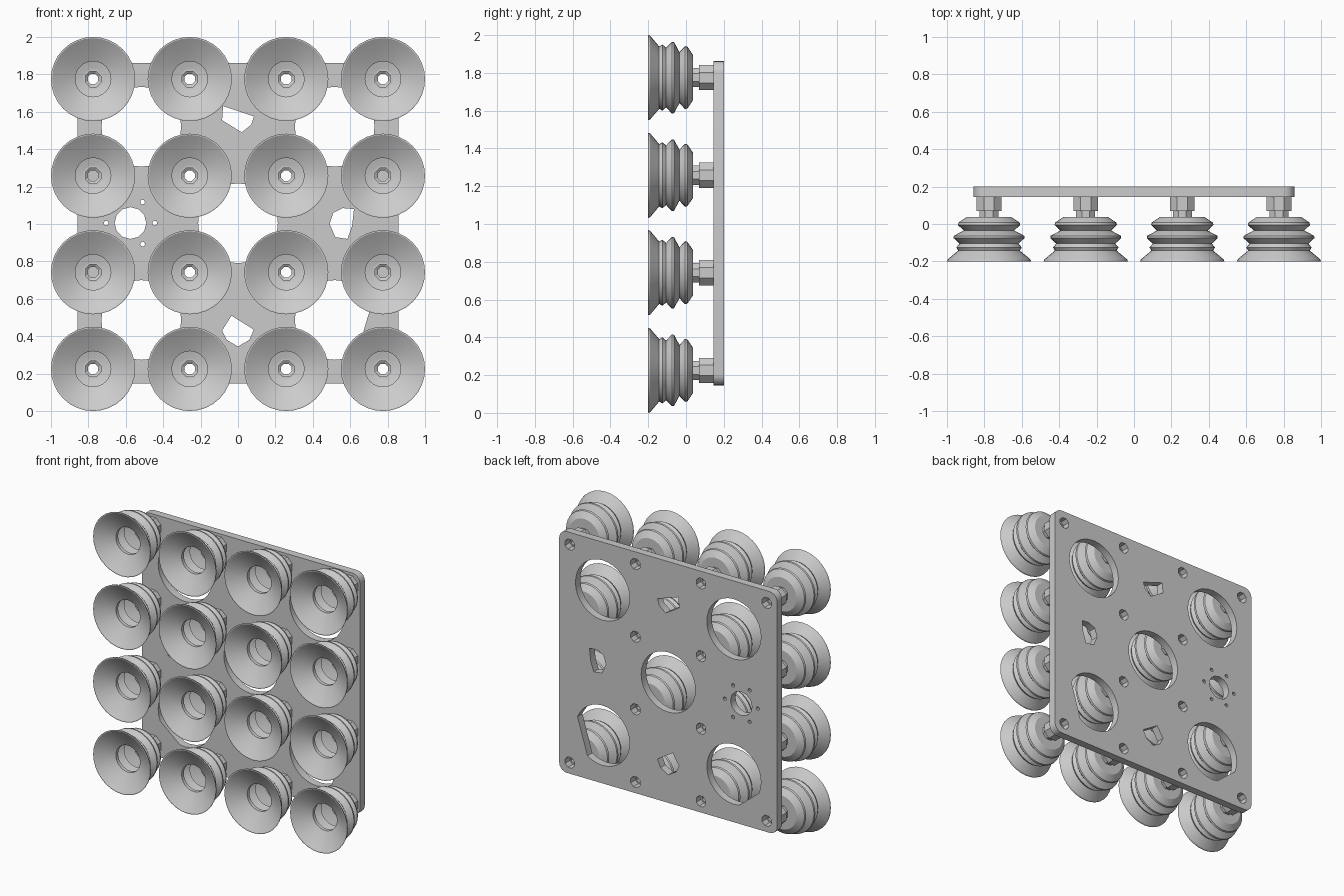
import bpy, bmesh
from math import pi, sin, cos, radians

if "Cube" in bpy.data.objects:
    bpy.data.objects.remove(bpy.data.objects["Cube"])

STEPS = (-0.775, -0.258, 0.258, 0.775)


def lathe(name, profile, segments, phase=0.0):
    """Closed (radius, y) profile revolved around the y axis."""
    bm = bmesh.new()
    rings = []
    for i in range(segments):
        a = phase + 2 * pi * i / segments
        rings.append([bm.verts.new((r * cos(a), y, r * sin(a))) for r, y in profile])
    n = len(profile)
    for i in range(segments):
        p, q = rings[i], rings[(i + 1) % segments]
        for j in range(n):
            k = (j + 1) % n
            bm.faces.new((p[j], p[k], q[k], q[j]))
    bmesh.ops.recalc_face_normals(bm, faces=bm.faces)
    mesh = bpy.data.meshes.new(name)
    bm.to_mesh(mesh)
    bm.free()
    return mesh


def place(name, mesh, x, z):
    ob = bpy.data.objects.new(name, mesh)
    ob.location = (x, 0, z)
    bpy.context.collection.objects.link(ob)
    return ob


def smooth(ob, angle):
    bpy.ops.object.select_all(action='DESELECT')
    ob.select_set(True)
    bpy.context.view_layer.objects.active = ob
    bpy.ops.object.shade_smooth_by_angle(angle=radians(angle))


def circle(x, z, r, n, phase=0.0):
    return [(x + r * cos(phase + 2 * pi * i / n), z + r * sin(phase + 2 * pi * i / n))
            for i in range(n)]


# Bellows suction cup: outer skin from lip to neck, then inner skin back to lip
cup_mesh = lathe("suction_cup", [
    (0.225, -0.20), (0.222, -0.19), (0.165, -0.142), (0.175, -0.125), (0.158, -0.105),
    (0.190, -0.075), (0.188, -0.063), (0.135, -0.035), (0.167, -0.005), (0.163, 0.008),
    (0.120, 0.037), (0.050, 0.037),
    (0.050, 0.020), (0.075, 0.015), (0.130, -0.002), (0.095, -0.035), (0.155, -0.069),
    (0.095, -0.105), (0.095, -0.130), (0.155, -0.160), (0.218, -0.20)], 32)

# Threaded fitting: narrow collar, octagonal body, hollow bore
fitting_mesh = lathe("fitting", [
    (0.055, 0.015), (0.055, 0.07), (0.072, 0.07), (0.072, 0.146),
    (0.030, 0.146), (0.030, 0.06), (0.045, 0.05), (0.045, 0.015)], 8, pi / 8)

for i, x in enumerate(STEPS):
    for j, dz in enumerate(STEPS):
        cup = place(f"suction_cup_{i}_{j}", cup_mesh, x, 1 + dz)
        place(f"fitting_{i}_{j}", fitting_mesh, x, 1 + dz)
smooth(cup, 32)

# Plate outline with rounded corners
half, rad = 0.858, 0.06
outline = []
for k, (sx, sz) in enumerate(((1, 1), (-1, 1), (-1, -1), (1, -1))):
    for s in range(6):
        a = k * pi / 2 + s * pi / 10
        outline.append((sx * (half - rad) + rad * cos(a), 1.004 + sz * (half - rad) + rad * sin(a)))
loops = [outline]

# Five large lightening holes, the lower two with flattened sides
loops.append(circle(0, 1.004, 0.213, 32))
for x in (-0.517, 0.517):
    loops.append(circle(x, 1.52, 0.213, 32))
loops.append([p for p in circle(-0.517, 0.487, 0.213, 32)
              if not (p[0] < -0.59 and p[1] < 0.44 and p[0] > -0.71)])
loops.append([p for p in circle(0.517, 0.487, 0.213, 32)
              if not (p[0] > 0.645 and p[1] < 0.56)])

# Irregular windows at the edges' middles, round port at the left
loops.append([(-0.08, 1.63), (0.085, 1.575), (0.07, 1.53), (0.02, 1.49), (-0.085, 1.555)])
loops.append([(-0.085, 0.43), (-0.035, 0.51), (0.085, 0.435), (0.06, 0.38), (0.0, 0.345), (-0.06, 0.38)])
loops.append([(0.49, 1.0), (0.51, 1.06), (0.56, 1.085), (0.62, 1.08), (0.61, 0.99), (0.585, 0.92), (0.52, 0.93)])
loops.append(circle(-0.575, 1.005, 0.085, 12))

# Screw holes around the port
for k in range(6):
    a = k * pi / 3
    loops.append(circle(-0.575 + 0.13 * cos(a), 1.005 + 0.13 * sin(a), 0.013, 8))

# Mounting holes behind the fittings
for x in STEPS:
    for dz in STEPS:
        if abs(x) < 0.5 or abs(dz) > 0.5:
            loops.append(circle(x, 1 + dz, 0.04, 8, pi / 8))

curve = bpy.data.curves.new("mounting_plate", 'CURVE')
curve.dimensions = '2D'
curve.fill_mode = 'BOTH'
curve.extrude = 0.0275
for loop in loops:
    sp = curve.splines.new('POLY')
    sp.points.add(len(loop) - 1)
    for pt, (x, z) in zip(sp.points, loop):
        pt.co = (x, z, 0, 1)
    sp.use_cyclic_u = True
plate = bpy.data.objects.new("mounting_plate", curve)
plate.rotation_euler = (pi / 2, 0, 0)
plate.location = (0, 0.1725, 0)
bpy.context.collection.objects.link(plate)
bpy.ops.object.select_all(action='DESELECT')
plate.select_set(True)
bpy.context.view_layer.objects.active = plate
bpy.ops.object.convert(target='MESH')
smooth(bpy.context.view_layer.objects.active, 35)
